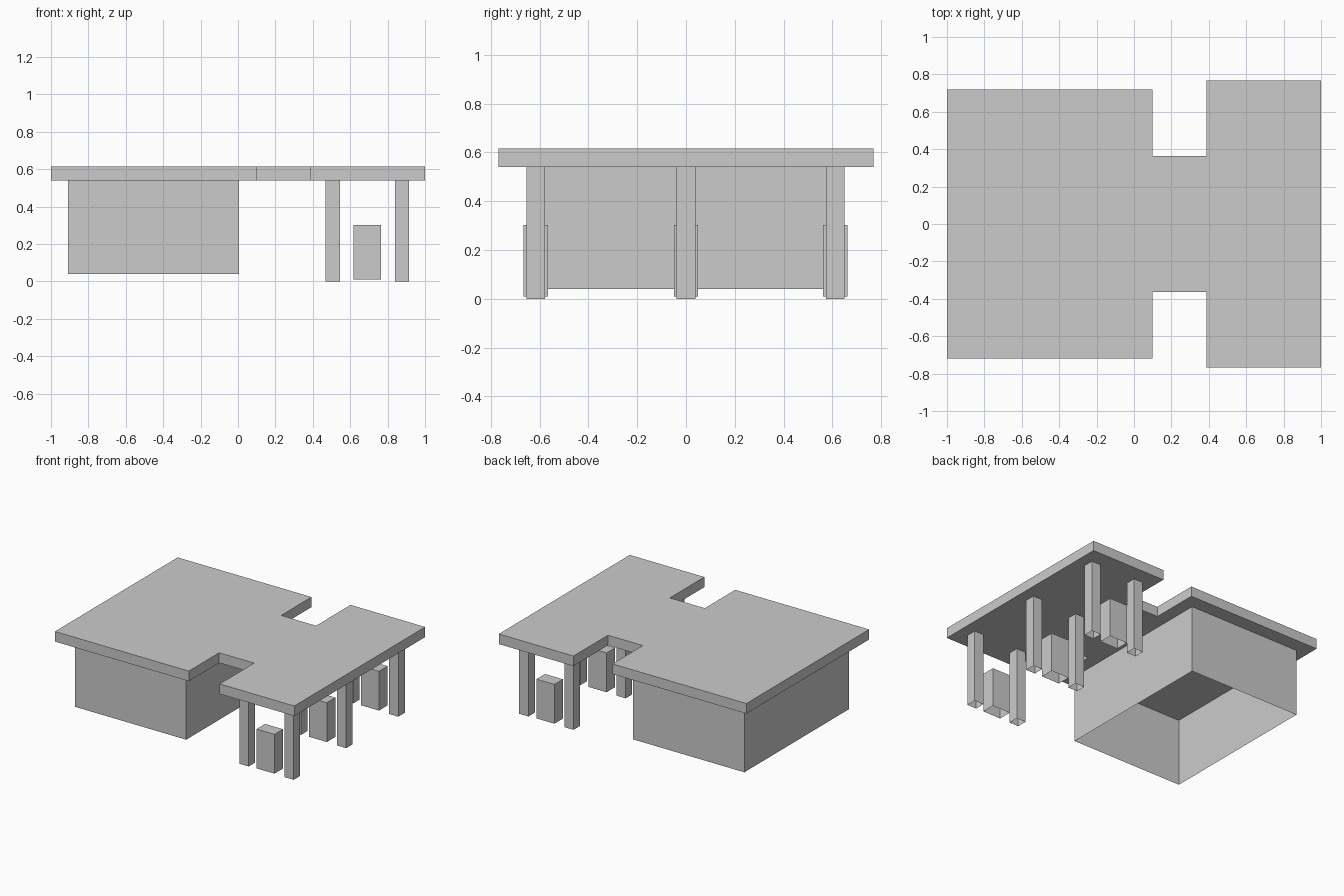
import bpy, bmesh

if "Cube" in bpy.data.objects:
    bpy.data.objects.remove(bpy.data.objects["Cube"])

ROOF_BOTTOM, ROOF_TOP = 0.54, 0.615


def finish(name, bm):
    mesh = bpy.data.meshes.new(name)
    bm.to_mesh(mesh)
    bm.free()
    obj = bpy.data.objects.new(name, mesh)
    bpy.context.collection.objects.link(obj)
    return obj


def shell(name, x, y, z, capped=False):
    """Thin-walled box, open below and optionally closed on top."""
    bm = bmesh.new()
    bmesh.ops.create_cube(bm, size=1)
    for v in bm.verts:
        for i, (lo, hi) in enumerate((x, y, z)):
            v.co[i] = lo if v.co[i] < 0 else hi
    bm.normal_update()
    drop = [f for f in bm.faces
            if f.normal.z < -0.5 or (f.normal.z > 0.5 and not capped)]
    bmesh.ops.delete(bm, geom=drop, context='FACES')
    return finish(name, bm)


# Flat roof: half outline mirrored in y, then extruded
half = [(-1, 0.72), (0.1, 0.72), (0.1, 0.363), (0.387, 0.363), (0.387, 0.768), (1, 0.768)]
outline = [(x, -y) for x, y in half] + half[::-1]
bm = bmesh.new()
face = bm.faces.new([bm.verts.new((x, y, ROOF_BOTTOM)) for x, y in outline])
top = bmesh.ops.extrude_face_region(bm, geom=[face], use_keep_orig=True)
bmesh.ops.translate(bm, vec=(0, 0, ROOF_TOP - ROOF_BOTTOM),
                    verts=[g for g in top['geom'] if isinstance(g, bmesh.types.BMVert)])
bmesh.ops.recalc_face_normals(bm, faces=bm.faces)
finish("roof", bm)

# Main building walls, open underneath
shell("building_walls", (-0.91, 0.005), (-0.615, 0.615), (0.04, ROOF_BOTTOM))

# Three rows, each with two columns and a pump between them
for row, y in (("front", -0.615), ("middle", 0.0), ("back", 0.612)):
    for side, x in (("inner", 0.507), ("outer", 0.877)):
        shell(f"{row}_{side}_column", (x - 0.038, x + 0.038),
              (y - 0.038, y + 0.038), (0, ROOF_BOTTOM))
    shell(f"{row}_pump", (0.618, 0.765), (y - 0.05, y + 0.05), (0.01, 0.302), capped=True)
